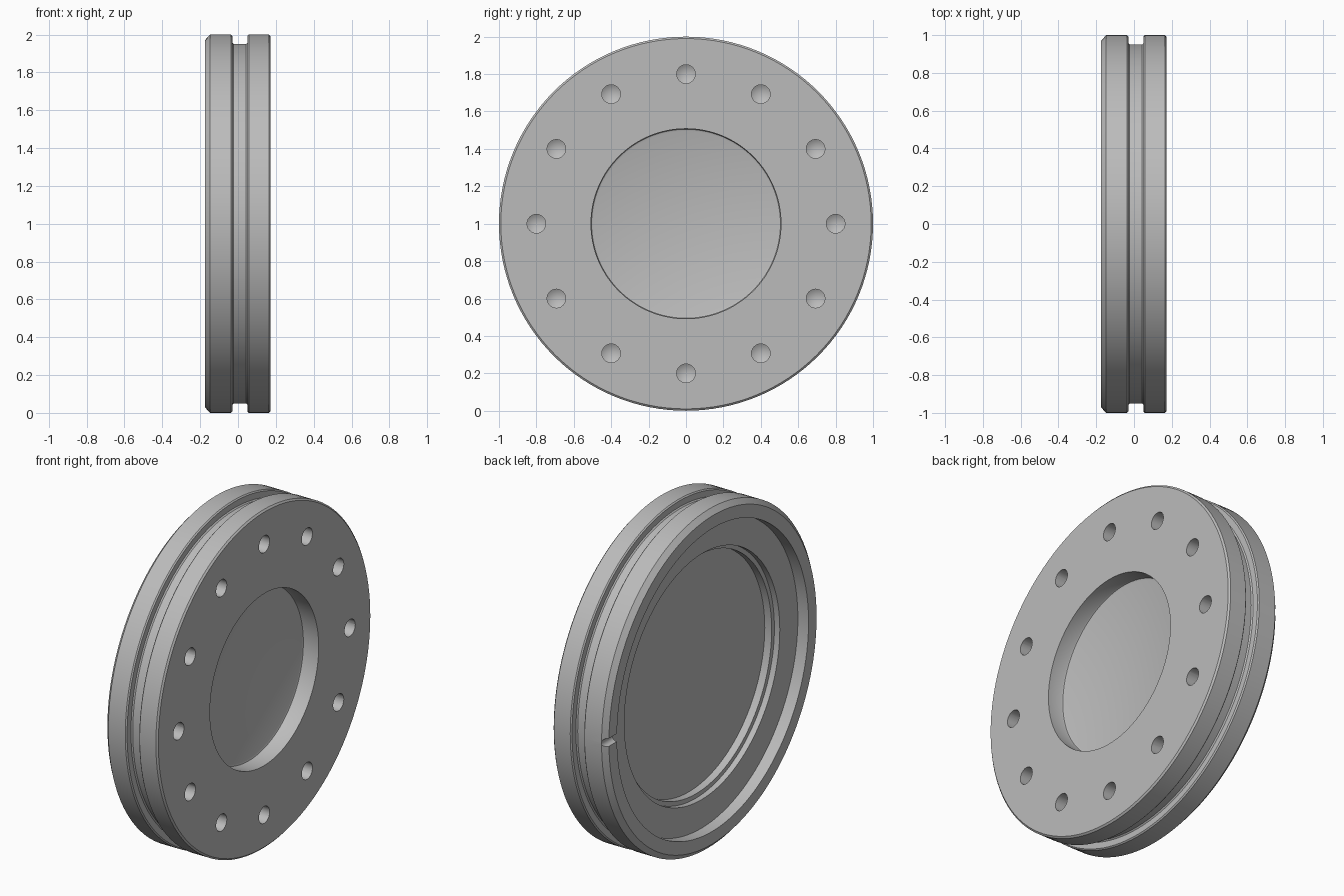
import bpy, bmesh
from math import pi, radians, cos, sin
from mathutils import Matrix, Vector

cube = bpy.data.objects.get("Cube")
if cube:
    bpy.data.objects.remove(cube, do_unlink=True)

CENTRE = Vector((0, 0, 1))
AXIS = Vector((1, 0, 0))

metal = bpy.data.materials.new("grey metal")
metal.use_nodes = True
GREY = (0.5, 0.5, 0.5, 1)
metal.diffuse_color = GREY
metal.node_tree.nodes["Principled BSDF"].inputs["Base Color"].default_value = GREY


def lathe(name, profile, centre, axis, side, steps):
    """Revolve (along axis, radius) points about an axis into a closed solid."""
    bm = bmesh.new()
    verts = [bm.verts.new(centre + axis * a + side * r) for a, r in profile]
    edges = [bm.edges.new(pair) for pair in zip(verts, verts[1:])]
    bmesh.ops.spin(bm, geom=verts + edges, cent=centre, axis=axis,
                   angle=2 * pi, steps=steps, use_merge=True)
    bmesh.ops.remove_doubles(bm, verts=bm.verts, dist=1e-5)
    bmesh.ops.recalc_face_normals(bm, faces=bm.faces)
    mesh = bpy.data.meshes.new(name)
    bm.to_mesh(mesh)
    bm.free()
    mesh.materials.append(metal)
    obj = bpy.data.objects.new(name, mesh)
    bpy.context.collection.objects.link(obj)
    return obj


def cut(target, cutter):
    """Subtract the cutter, then discard it."""
    mod = target.modifiers.new("cut", "BOOLEAN")
    mod.operation, mod.solver, mod.object = "DIFFERENCE", "EXACT", cutter
    bpy.context.view_layer.objects.active = target
    bpy.ops.object.modifier_apply(modifier=mod.name)
    bpy.data.objects.remove(cutter, do_unlink=True)


# Disc: stepped recess, chamfered rim, ring groove, flange, round pocket
profile = [
    (-0.025, 0), (-0.025, 0.70), (-0.07, 0.70), (-0.07, 0.726),
    (-0.105, 0.726), (-0.105, 0.895), (-0.175, 0.895), (-0.175, 0.97),
    (-0.148, 1.0), (-0.037, 1.0), (-0.03, 0.993), (-0.03, 0.957),
    (-0.023, 0.95), (0.043, 0.95), (0.05, 0.957), (0.05, 0.993),
    (0.057, 1.0), (0.163, 1.0), (0.172, 0.99), (0.172, 0.508),
    (0.082, 0.508), (0.074, 0.505), (0.07, 0.495), (0.07, 0),
]
disc = lathe("grooved_disc", profile, CENTRE, AXIS, Vector((0, 0, 1)), 128)

# Ring of twelve blind holes with drill-point ends
hole = [(-0.03, 0), (0, 0.05), (0.25, 0.05), (0.25, 0)]
for i in range(12):
    a = i * pi / 6
    spot = CENTRE + Vector((0, cos(a), sin(a))) * 0.8
    cut(disc, lathe("hole_cutter", hole, spot, AXIS, Vector((0, 0, 1)), 24))

# Round-bottomed slot through the recessed rim
slot = [(0.8, 0), (0.8, 0.024), (1.1, 0.024), (1.1, 0)]
cut(disc, lathe("slot_cutter", slot, CENTRE + Vector((-0.17, 0, 0)),
                Vector((0, 1, 0)), Vector((0, 0, 1)), 24))

# Smooth curved walls, crisp edges
bpy.ops.object.select_all(action="DESELECT")
disc.select_set(True)
bpy.context.view_layer.objects.active = disc
bpy.ops.object.shade_smooth_by_angle(angle=radians(25))
